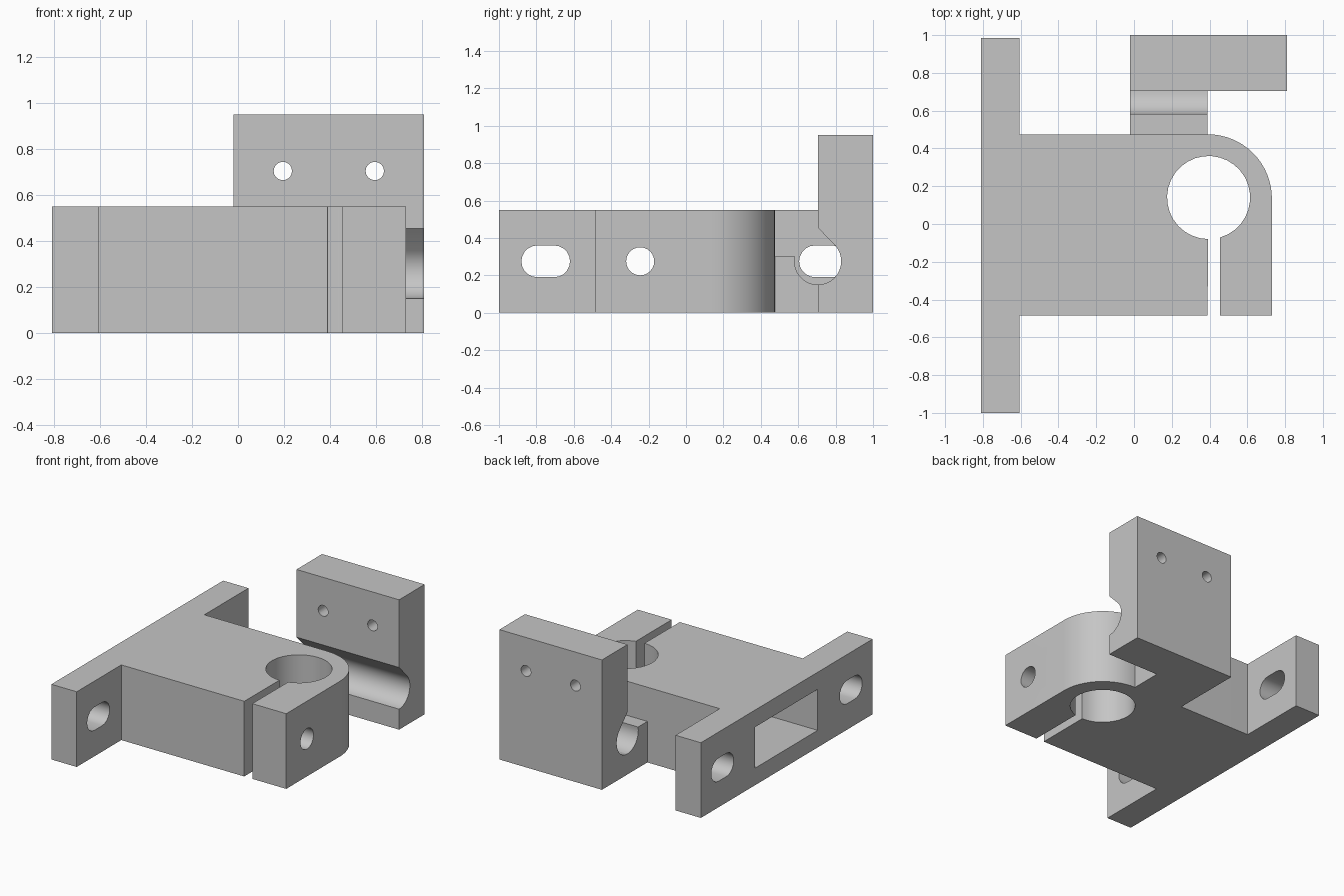
import bpy, bmesh, math
from mathutils import Vector

if "Cube" in bpy.data.objects:
    bpy.data.objects.remove(bpy.data.objects["Cube"], do_unlink=True)

grey = bpy.data.materials.new("light_grey")
grey.use_nodes = True
grey.diffuse_color = (0.56, 0.56, 0.56, 1)
grey.node_tree.nodes["Principled BSDF"].inputs["Base Color"].default_value = grey.diffuse_color


def arc(cu, cv, r, start, end, n):
    """Points along an arc, angles in degrees."""
    angles = [math.radians(start + (end - start) * i / n) for i in range(n + 1)]
    return [(cu + r * math.cos(a), cv + r * math.sin(a)) for a in angles]


def prism(name, outline, axis, low, high):
    """Extrude a flat outline along the x, y or z axis."""
    place = {"x": lambda u, v: Vector((low, u, v)),
             "y": lambda u, v: Vector((u, low, v)),
             "z": lambda u, v: Vector((u, v, low))}[axis]
    step = Vector([(high - low) * (axis == a) for a in "xyz"])
    bm = bmesh.new()
    face = bm.faces.new([bm.verts.new(place(u, v)) for u, v in outline])
    top = bmesh.ops.extrude_face_region(bm, geom=[face])
    moved = [g for g in top["geom"] if isinstance(g, bmesh.types.BMVert)]
    bmesh.ops.translate(bm, verts=moved, vec=step)
    bmesh.ops.recalc_face_normals(bm, faces=bm.faces)
    mesh = bpy.data.meshes.new(name)
    bm.to_mesh(mesh)
    bm.free()
    mesh.materials.append(grey)
    obj = bpy.data.objects.new(name, mesh)
    bpy.context.collection.objects.link(obj)
    return obj


def cut(obj, cutters):
    """Subtract the cutters, then delete them."""
    for c in cutters:
        c.hide_render = True
        mod = obj.modifiers.new("cut", "BOOLEAN")
        mod.operation, mod.solver, mod.object = "DIFFERENCE", "EXACT", c
    bpy.context.view_layer.update()
    done = obj.evaluated_get(bpy.context.evaluated_depsgraph_get())
    mesh = bpy.data.meshes.new_from_object(done)
    obj.modifiers.clear()
    obj.data = mesh
    for c in cutters:
        bpy.data.objects.remove(c, do_unlink=True)


def smooth(obj):
    bpy.ops.object.select_all(action="DESELECT")
    obj.select_set(True)
    bpy.context.view_layer.objects.active = obj
    bpy.ops.object.shade_smooth_by_angle(angle=math.radians(30))


def rect(u0, u1, v0, v1):
    return [(u0, v0), (u1, v0), (u1, v1), (u0, v1)]


HEIGHT, MID = 0.55, 0.275

# Clamp body: flange, block with rounded corner, and split round bore
flange = [(0.39, -0.485), (-0.605, -0.485), (-0.605, -1), (-0.81, -1),
          (-0.81, 0.985), (-0.605, 0.985), (-0.605, 0.475)]
corner = arc(0.39, 0.135, 0.34, 90, 0, 16)
bore = arc(0.395, 0.14, 0.22, -74, 269, 30)
outline = flange + corner + [(0.73, -0.485), (0.455, -0.485)] + bore
body = prism("clamp_body", outline, "z", 0, HEIGHT)

# Mounting slots in the flange, pocket behind it, and the clamp screw hole
cutters = []
for y in (-0.75, 0.735):
    slot = arc(y + 0.045, MID, 0.085, -90, 90, 10) + arc(y - 0.045, MID, 0.085, 90, 270, 10)
    cutters.append(prism("slot_cutter", slot, "x", -0.9, -0.5))
cutters.append(prism("pocket_cutter", rect(-0.365, 0.36, 0.125, 0.425), "x", -0.9, 0.05))
cutters.append(prism("screw_cutter", arc(-0.245, MID, 0.075, 0, 345, 23), "x", 0, 0.8))
cut(body, cutters)
smooth(body)

# Upright plate with a half-round groove and a chamfer over it
groove = arc(0.705, MID, 0.125, -90, 42, 12)
plate = prism("upright_plate", [(0.705, 0)] + groove
              + [(0.705, 0.455), (0.705, 0.95), (1, 0.95), (1, 0)], "x", -0.02, 0.81)
cut(plate, [prism("hole_cutter", arc(x, 0.705, 0.04, 0, 340, 17), "y", 0.6, 1.1)
            for x in (0.195, 0.595)])
smooth(plate)

# Low ledge joining the block to the plate, hollowed by the same groove
hollow = arc(0.705, MID, 0.125, 168.5, 270, 10)
ledge = prism("joining_ledge", [(0.475, 0), (0.475, 0.3)] + hollow + [(0.705, 0)],
              "x", -0.02, 0.39)
smooth(ledge)
